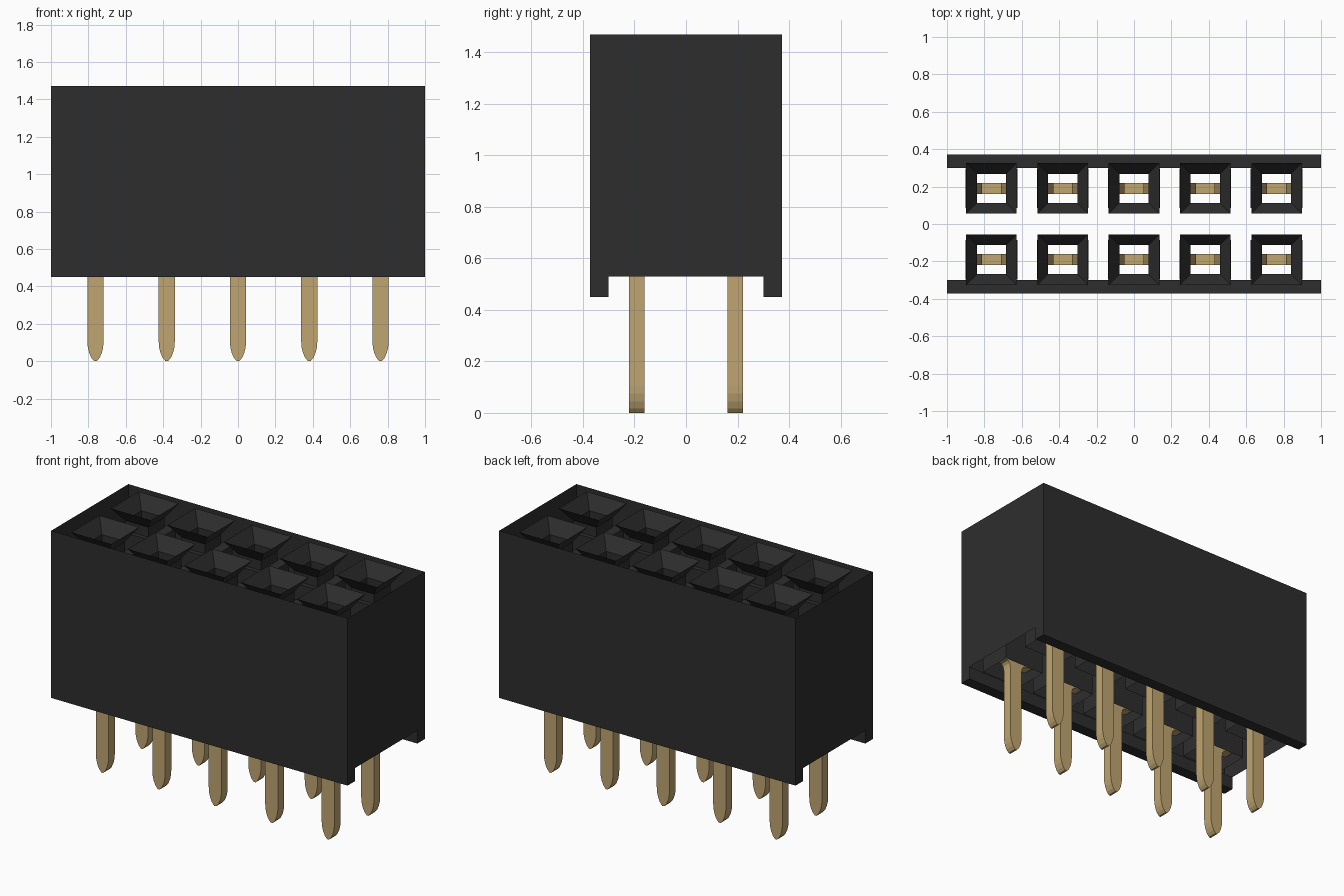
import bpy
import bmesh

cube = bpy.data.objects.get("Cube")
if cube:
    bpy.data.objects.remove(cube, do_unlink=True)


def material(name, color):
    m = bpy.data.materials.new(name)
    m.use_nodes = True
    m.diffuse_color = (*color, 1)
    bsdf = next(n for n in m.node_tree.nodes if n.type == 'BSDF_PRINCIPLED')
    bsdf.inputs["Base Color"].default_value = (*color, 1)
    return m


BLACK = material("black plastic", (0.027, 0.027, 0.027))
GOLD = material("gold metal", (0.527, 0.381, 0.168))


def finish(bm, name, mat):
    """Turn a bmesh into a flat shaded mesh."""
    bmesh.ops.remove_doubles(bm, verts=bm.verts, dist=1e-5)
    bmesh.ops.recalc_face_normals(bm, faces=bm.faces)
    mesh = bpy.data.meshes.new(name)
    bm.to_mesh(mesh)
    bm.free()
    mesh.materials.append(mat)
    return mesh


def place(mesh, name, x=0, y=0):
    ob = bpy.data.objects.new(name, mesh)
    ob.location = (x, y, 0)
    bpy.context.collection.objects.link(ob)
    return ob


def face(bm, points):
    return bm.faces.new([bm.verts.new(p) for p in points])


# Housing: thin shell, open above and below, with a foot rail along each side
TOP, FLOOR, FOOT = 1.47, 0.53, 0.45
side = [(0.372, TOP), (0.372, FOOT), (0.30, FOOT), (0.30, FLOOR)]
bm = bmesh.new()
for s in (-1, 1):
    for (y0, z0), (y1, z1) in zip(side, side[1:]):
        face(bm, [(-1, s * y0, z0), (1, s * y0, z0), (1, s * y1, z1), (-1, s * y1, z1)])
outline = side + [(-y, z) for y, z in reversed(side)]
for x in (-1, 1):
    face(bm, [(x, y, z) for y, z in outline])
place(finish(bm, "housing", BLACK), "housing")

# Socket: funnel, square throat, then a wider shaft down to the floor
rings = [(0.135, 0.135, TOP), (0.078, 0.078, 1.39), (0.078, 0.078, 1.33),
         (0.138, 0.105, 1.33), (0.138, 0.105, FLOOR)]
bm = bmesh.new()
corners = [(-1, -1), (1, -1), (1, 1), (-1, 1)]
loops = [[bm.verts.new((a * hx, b * hy, z)) for a, b in corners] for hx, hy, z in rings]
for upper, lower in zip(loops, loops[1:]):
    for i in range(4):
        j = (i + 1) % 4
        bm.faces.new((upper[i], upper[j], lower[j], lower[i]))
bmesh.ops.recalc_face_normals(bm, faces=bm.faces)
socket_mesh = finish(bm, "socket", BLACK)
socket_mesh.flip_normals()

# Contact pin: rounded point, straight leg, shoulders and a two-pronged fork
half = [(0.006, 0.0), (0.022, 0.018), (0.034, 0.045), (0.041, 0.075), (0.043, 0.105),
        (0.043, 0.54), (0.048, 0.565), (0.062, 0.58), (0.12, 0.585), (0.12, 1.15),
        (0.085, 1.29), (0.078, 1.29), (0.05, 1.17), (0.065, 0.80), (0.05, 0.72)]
profile = half + [(-x, z) for x, z in reversed(half)]
THICK = 0.03
bm = bmesh.new()
front = face(bm, [(x, -THICK, z) for x, z in profile])
ext = bmesh.ops.extrude_face_region(bm, geom=[front], use_keep_orig=True)
moved = [v for v in ext["geom"] if isinstance(v, bmesh.types.BMVert)]
bmesh.ops.translate(bm, verts=moved, vec=(0, 2 * THICK, 0))
pin_mesh = finish(bm, "contact_pin", GOLD)

# Two rows of five
PITCH = 0.381
for row, y in (("front", -PITCH / 2), ("back", PITCH / 2)):
    for i in range(5):
        x = (i - 2) * PITCH
        place(socket_mesh, f"{row}_socket_{i + 1}", x, y)
        place(pin_mesh, f"{row}_contact_pin_{i + 1}", x, y)
